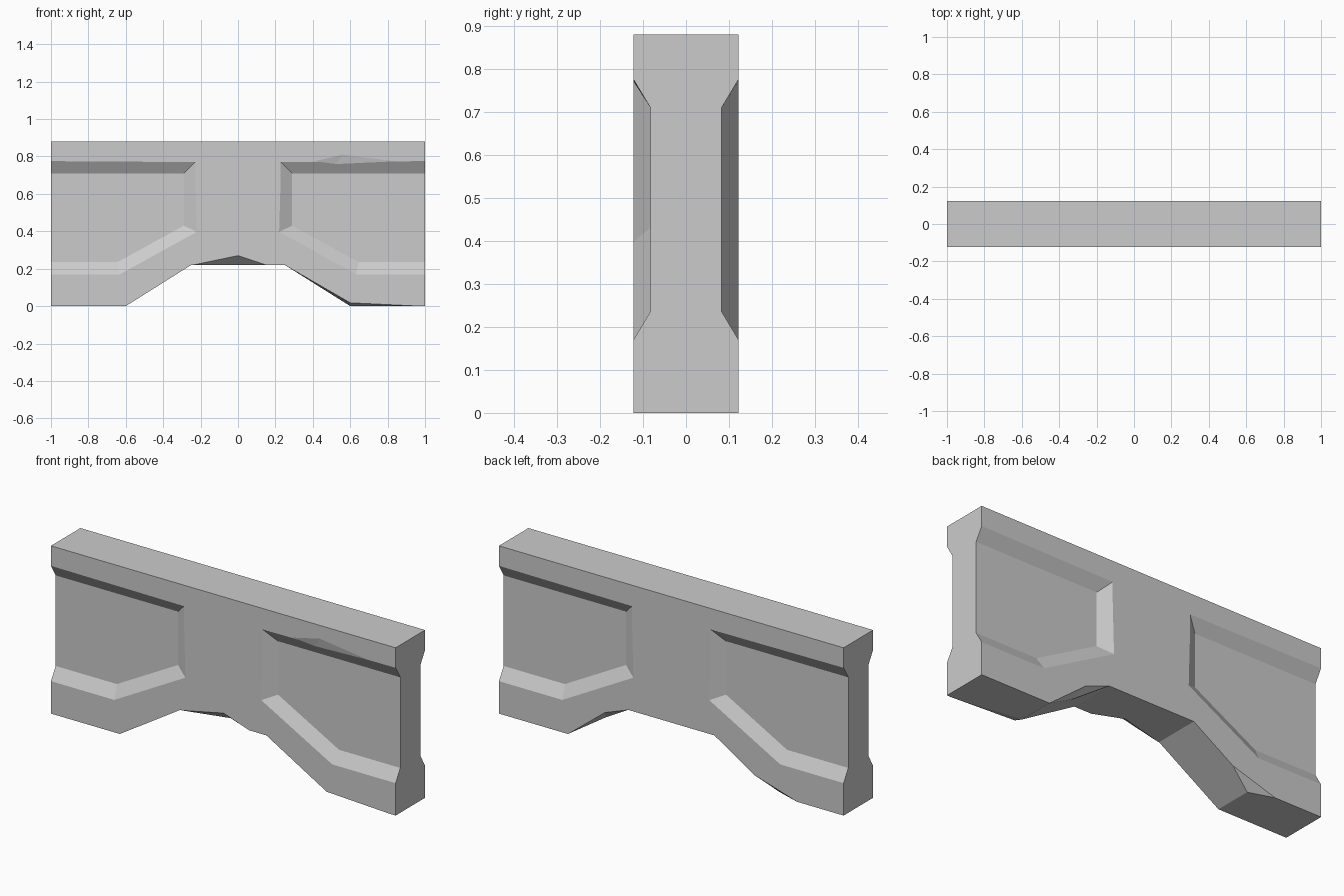
import bpy, bmesh
from mathutils import Vector

if "Cube" in bpy.data.objects:
    bpy.data.objects.remove(bpy.data.objects["Cube"])

Y = 0.122       # half thickness
YI = 0.083      # half thickness inside the recesses


def make(name, verts, faces):
    bm = bmesh.new()
    vs = [bm.verts.new(v) for v in verts]
    for f in faces:
        bm.faces.new([vs[i] for i in f])
    bmesh.ops.recalc_face_normals(bm, faces=bm.faces[:])
    me = bpy.data.meshes.new(name)
    bm.to_mesh(me)
    bm.free()
    ob = bpy.data.objects.new(name, me)
    bpy.context.collection.objects.link(ob)
    return ob


def loft(name, ring_a, ring_b):
    n = len(ring_a)
    faces = [list(range(n)), list(range(n, 2 * n))]
    faces += [(i, (i + 1) % n, n + (i + 1) % n, n + i) for i in range(n)]
    return make(name, ring_a + ring_b, faces)


def subtract(cutter):
    cutter.hide_render = True
    mod = wall.modifiers.new("cut", 'BOOLEAN')
    mod.operation = 'DIFFERENCE'
    mod.solver = 'EXACT'
    mod.object = cutter
    bpy.context.view_layer.objects.active = wall
    bpy.ops.object.modifier_apply(modifier=mod.name)
    bpy.data.objects.remove(cutter)


def panel(outer, inner, side, flip):
    # bevelled recess, extrapolated past the wall face
    big = [(o[0] + (o[0] - i[0]) * .5, o[1] + (o[1] - i[1]) * .5) for o, i in zip(outer, inner)]
    yo = Y + (Y - YI) * .5
    subtract(loft("recess_cutter",
                  [(x * flip, side * yo, z) for x, z in big],
                  [(x * flip, side * YI, z) for x, z in inner]))


def chip(a, b, p, q, c):
    # broken edge: a-b along the edge, p and q on the two faces, c on the old edge
    a, b, p, q, c = map(Vector, (a, b, p, q, c))
    c = c + (c - (p + q) / 2) * .5
    subtract(make("chip_cutter", [a, b, p, q, c],
                  [(0, 2, 3), (0, 3, 4), (0, 4, 2), (1, 2, 3), (1, 3, 4), (1, 4, 2)]))


# barrier slab with arched underside
profile = [(-1, 0), (-.6, 0), (-.25, .22), (.25, .22), (.6, 0), (1, 0), (1, .88), (-1, .88)]
wall = loft("barrier_wall", [(x, -Y, z) for x, z in profile], [(x, Y, z) for x, z in profile])

# recessed panels, two per side, open at the ends
outer = [(1.1, .775), (.228, .77), (.22, .397), (.632, .17), (1.1, .17)]
inner = [(1.1, .71), (.29, .71), (.29, .43), (.645, .235), (1.1, .235)]
for side in (-1, 1):
    for flip in (-1, 1):
        panel(outer, inner, side, flip)

# chipped edges: front arch, front right foot, front right panel lip
chip((-.24, -Y, .22), (.15, -Y, .22), (0, -Y, .27), (0, -.06, .22), (0, -Y, .22))
chip((.25, -Y, .22), (.97, -Y, 0), (.6, -Y, .018), (.6, -.07, 0), (.6, -Y, 0))
chip((.4, -Y, .773), (.84, -Y, .774), (.56, -Y, .81), (.52, -.11, .755), (.54, -Y, .774))
# back right slope and back left foot
chip((.25, Y, .22), (.6, Y, 0), (.385, Y, .17), (.42, .06, .113), (.4, Y, .126))
chip((-.48, Y, .075), (-.73, Y, 0), (-.605, Y, .0375), (-.6, .08, 0), (-.6, Y, 0))
